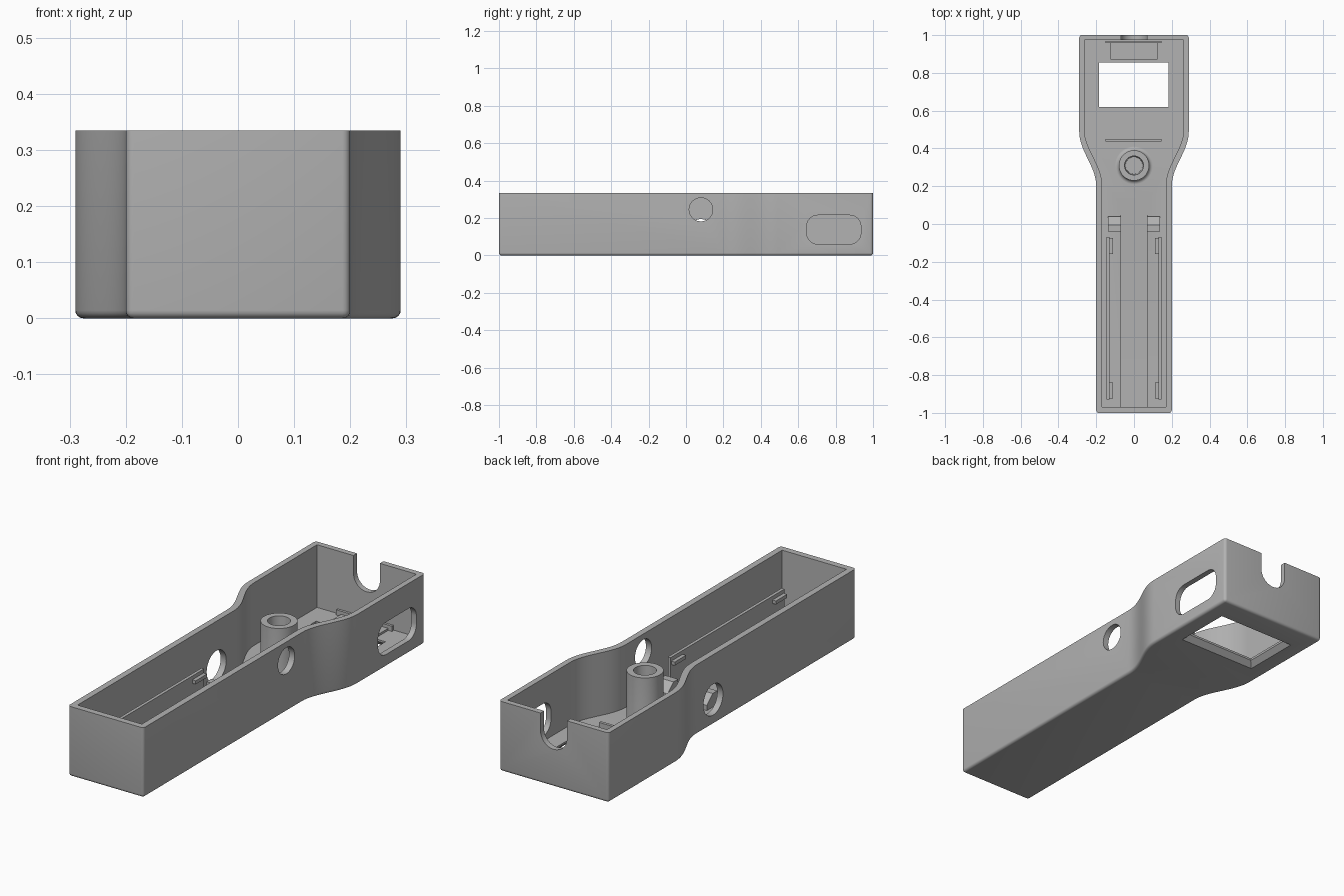
import bpy, bmesh, math
from mathutils import Matrix

cube = bpy.data.objects.get("Cube")
if cube:
    bpy.data.objects.remove(cube, do_unlink=True)

HEIGHT, FLOOR = 0.335, 0.035

grey = bpy.data.materials.new("plain_grey")
grey.use_nodes = True
colour = (0.45, 0.45, 0.45, 1)
grey.diffuse_color = colour
grey.node_tree.nodes["Principled BSDF"].inputs["Base Color"].default_value = colour


def finish(name, bm):
    bmesh.ops.recalc_face_normals(bm, faces=bm.faces)
    mesh = bpy.data.meshes.new(name)
    bm.to_mesh(mesh)
    bm.free()
    mesh.materials.append(grey)
    obj = bpy.data.objects.new(name, mesh)
    bpy.context.collection.objects.link(obj)
    return obj


def prism_bm(points, start, end, axis="z"):
    """Extrude a 2D profile along an axis; x profiles are (y, z), y profiles (x, z)."""
    place = {"x": lambda p, t: (t, p[0], p[1]),
             "y": lambda p, t: (p[0], t, p[1]),
             "z": lambda p, t: (p[0], p[1], t)}[axis]
    bm = bmesh.new()
    low = [bm.verts.new(place(p, start)) for p in points]
    high = [bm.verts.new(place(p, end)) for p in points]
    bm.faces.new(low)
    bm.faces.new(high)
    for i in range(len(points)):
        j = (i + 1) % len(points)
        bm.faces.new((low[i], low[j], high[j], high[i]))
    return bm


def prism(name, points, start, end, axis="z"):
    return finish(name, prism_bm(points, start, end, axis))


def box(name, x0, x1, y0, y1, z0, z1):
    return prism(name, [(x0, y0), (x1, y0), (x1, y1), (x0, y1)], z0, z1)


def arc(cx, cy, r, a0, a1, n):
    angles = [math.radians(a0 + (a1 - a0) * i / n) for i in range(n + 1)]
    return [(cx + r * math.cos(a), cy + r * math.sin(a)) for a in angles]


def outline(narrow, wide, y0, y1, c0, c1, steps=16):
    """Handle outline that swells smoothly into the wider head."""
    side = [(narrow, y0)]
    for i in range(steps + 1):
        t = i / steps
        blend = (1 - math.cos(math.pi * t)) / 2
        side.append((narrow + (wide - narrow) * blend, c0 + (c1 - c0) * t))
    side.append((wide, y1))
    return side + [(-x, y) for x, y in reversed(side)]


def cut(target, cutter):
    cutter.hide_render = True
    mod = target.modifiers.new("cut", "BOOLEAN")
    mod.operation, mod.solver, mod.object = "DIFFERENCE", "EXACT", cutter
    bpy.context.view_layer.objects.active = target
    bpy.ops.object.modifier_apply(modifier=mod.name)
    bpy.data.objects.remove(cutter, do_unlink=True)


# Outer body with rounded underside and corners
bm = prism_bm(outline(0.2, 0.29, -1, 1, 0.2, 0.49), 0, HEIGHT)
rounded = []
for e in bm.edges:
    a, b = e.verts
    underside = a.co.z == 0 and b.co.z == 0
    corner = a.co.z != b.co.z and abs(abs(a.co.y) - 1) < 1e-5
    if underside or corner:
        rounded.append(e)
bmesh.ops.recalc_face_normals(bm, faces=bm.faces)
bmesh.ops.bevel(bm, geom=rounded, offset=0.014, segments=4, profile=0.5, affect="EDGES")
case = finish("case", bm)

# Hollow interior and shallow channel in the handle floor
cut(case, prism("cavity", outline(0.17, 0.263, -0.97, 0.973, 0.21, 0.5), FLOOR, 0.5))
cut(case, prism("channel", [(-0.969, 0.026), (0.04, 0.026), (0.11, FLOOR),
                            (0.11, 0.06), (-0.969, 0.06)], -0.07, 0.07, "x"))

# Window through the head floor, flared on the underside
cut(case, box("window", -0.185, 0.182, 0.62, 0.855, -0.1, 0.1))
bm = bmesh.new()
bmesh.ops.create_cube(bm, size=1)
for v in bm.verts:
    grow = 0.025 if v.co.z < 0 else -0.001
    v.co.x = math.copysign(0.184 + grow, v.co.x)
    v.co.y = 0.738 + math.copysign(0.118 + grow, v.co.y)
    v.co.z = -0.001 if v.co.z < 0 else 0.026
cut(case, finish("window_flare", bm))

# Side openings: round holes and a rounded slot
cut(case, prism("left_hole", arc(0.08, 0.245, 0.063, 0, 352.5, 47), 0.1, 0.25, "x"))
cut(case, prism("right_hole", arc(0.08, 0.12, 0.074, 0, 352.5, 47), -0.25, -0.1, "x"))
slot = []
for cy, cz, a in ((0.875, 0.155, 0), (0.705, 0.155, 90), (0.705, 0.12, 180), (0.875, 0.12, 270)):
    slot += arc(cy, cz, 0.06, a, a + 90, 10)
cut(case, prism("side_slot", slot, 0.2, 0.4, "x"))

# Cable notch in the back wall
notch = arc(0, 0.25, 0.07, 180, 360, 24) + [(0.07, 0.5), (-0.07, 0.5)]
cut(case, prism("cable_notch", notch, 0.9, 1.1, "y"))

# Screw post: revolved profile with a flared foot and blind bore
profile = [(0.1, FLOOR - 0.005), (0.1, FLOOR)]
profile += arc(0.1, FLOOR + 0.02, 0.02, 265, 180, 5)
profile += [(0.08, 0.295), (0.05, 0.295), (0.045, 0.06), (0, 0.06)]
bm = bmesh.new()
verts = [bm.verts.new((r, 0, z)) for r, z in profile]
edges = [bm.edges.new(pair) for pair in zip(verts, verts[1:])]
bmesh.ops.spin(bm, geom=verts + edges, cent=(0, 0, 0), axis=(0, 0, 1),
               angle=math.tau, steps=40)
bmesh.ops.remove_doubles(bm, verts=bm.verts, dist=1e-4)
bmesh.ops.transform(bm, matrix=Matrix.Translation((0, 0.31, 0)), verts=bm.verts)
parts = [case, finish("screw_post", bm)]

# Ridges and step that seat the display
base = FLOOR - 0.005
parts.append(box("front_ridge", -0.15, 0.145, 0.436, 0.45, base, 0.06))
parts.append(box("back_ridge", -0.15, 0.145, 0.957, 0.969, base, 0.06))
parts.append(box("display_step", -0.125, 0.125, 0.87, 0.958, base, 0.045))

# Handle rails, catches and wedge stops, mirrored
for side, s in (("left", 1), ("right", -1)):
    def pair_box(name, a, b, *rest):
        x0, x1 = sorted((a * s, b * s))
        parts.append(box(side + name, x0, x1, *rest))
    pair_box("_rail", 0.13, 0.145, -0.93, -0.07, 0.02, 0.175)
    pair_box("_back_catch", 0.112, 0.131, -0.16, -0.075, 0.14, 0.157)
    pair_box("_front_catch", 0.112, 0.131, -0.925, -0.84, 0.14, 0.157)
    wedge = [(-0.04, 0.02), (0.04, 0.02), (0.04, 0.06), (-0.005, 0.1), (-0.04, 0.1)]
    x0, x1 = sorted((0.07 * s, 0.138 * s))
    parts.append(prism(side + "_wedge_stop", wedge, x0, x1, "x"))

# Smooth shading with sharp edges kept
bpy.ops.object.select_all(action="DESELECT")
for obj in parts:
    obj.select_set(True)
bpy.context.view_layer.objects.active = case
bpy.ops.object.shade_smooth_by_angle(angle=math.radians(30))
